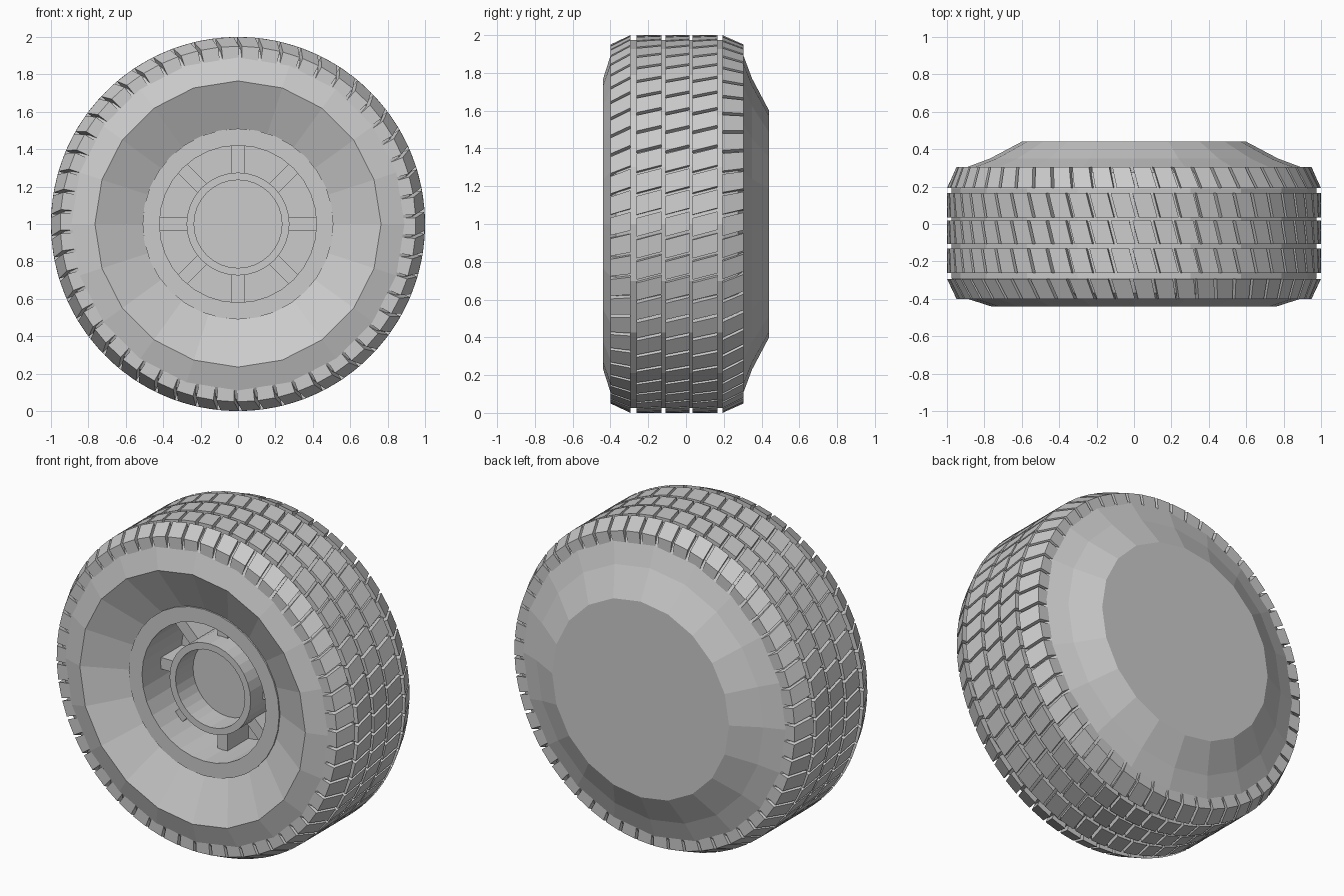
import bpy, bmesh, math

cube = bpy.data.objects.get("Cube")
if cube:
    bpy.data.objects.remove(cube, do_unlink=True)

grey = bpy.data.materials.new("plain grey")
grey.use_nodes = True
COLOUR = (0.6, 0.6, 0.6, 1)
grey.diffuse_color = COLOUR
grey.node_tree.nodes["Principled BSDF"].inputs["Base Color"].default_value = COLOUR


def polar(angle, y, r):
    """Point around the axle; angle runs clockwise from the top."""
    return (r * math.sin(angle), y, 1 + r * math.cos(angle))


def finish(name, bm):
    bmesh.ops.recalc_face_normals(bm, faces=bm.faces)
    mesh = bpy.data.meshes.new(name)
    bm.to_mesh(mesh)
    bm.free()
    mesh.materials.append(grey)
    obj = bpy.data.objects.new(name, mesh)
    bpy.context.collection.objects.link(obj)
    return obj


def lathe(name, profile, sides, closed=False):
    """Revolve (y, r) points around the axle; open profiles get end caps."""
    bm = bmesh.new()
    rings = [[bm.verts.new(polar(math.tau * i / sides, y, r)) for i in range(sides)]
             for y, r in profile]
    pairs = list(zip(rings, rings[1:]))
    if closed:
        pairs.append((rings[-1], rings[0]))
    else:
        bm.faces.new(rings[0])
        bm.faces.new(rings[-1])
    for a, b in pairs:
        for i in range(sides):
            j = (i + 1) % sides
            bm.faces.new((a[i], a[j], b[j], b[i]))
    return finish(name, bm)


# Tyre body: dished front, sidewalls, tread bed and closed back
lathe("tyre_body", [
    (0.05, 0.45), (-0.32, 0.45), (-0.32, 0.51), (-0.44, 0.765), (-0.40, 0.89),
    (-0.37, 0.94), (-0.29, 0.975), (0.19, 0.975), (0.275, 0.94),
    (0.305, 0.89), (0.35, 0.77), (0.44, 0.6)], 20)

# Rim and hub
lathe("rim_ring", [(-0.33, 0.51), (-0.33, 0.42), (0.06, 0.42), (0.06, 0.51)], 32, True)
lathe("hub", [(0.06, 0.275), (-0.27, 0.275), (-0.27, 0.235), (-0.10, 0.235)], 32)

# Eight spokes joining hub and rim
bm = bmesh.new()
for k in range(8):
    made = bmesh.ops.create_cube(bm, size=1)["verts"]
    a = math.tau * k / 8
    for v in made:
        across, y, r = v.co.x * 0.07, -0.05 + v.co.y * 0.2, 0.345 + v.co.z * 0.17
        v.co = (r * math.sin(a) + across * math.cos(a), y,
                1 + r * math.cos(a) - across * math.sin(a))
finish("spokes", bm)

# Tread: five rows of slanted blocks, each row a (y, r) section
BLOCKS = 54
GAP = 0.018
SLANT = 0.27


def tread_row(name, section):
    bm = bmesh.new()
    pitch = math.tau / BLOCKS
    mid = sum(y for y, r in section) / 4
    for k in range(BLOCKS):
        ends = []
        for edge in (GAP / 2, pitch - GAP / 2):
            ends.append([bm.verts.new(polar(k * pitch + edge - SLANT * (y - mid), y, r))
                         for y, r in section])
        for end in ends:
            bm.faces.new(end)
        for i in range(4):
            j = (i + 1) % 4
            bm.faces.new((ends[0][i], ends[0][j], ends[1][j], ends[1][i]))
    finish(name, bm)


for name, y0, y1 in (("tread_front", -0.262, -0.13), ("tread_middle", -0.108, 0.018),
                     ("tread_back", 0.034, 0.167)):
    tread_row(name, [(y0, 0.94), (y0, 1), (y1, 1), (y1, 0.94)])
for name, outer, inner in (("shoulder_front", -0.40, -0.294), ("shoulder_back", 0.305, 0.193)):
    tread_row(name, [(outer, 0.88), (outer, 0.95), (inner, 1), (inner, 0.94)])
